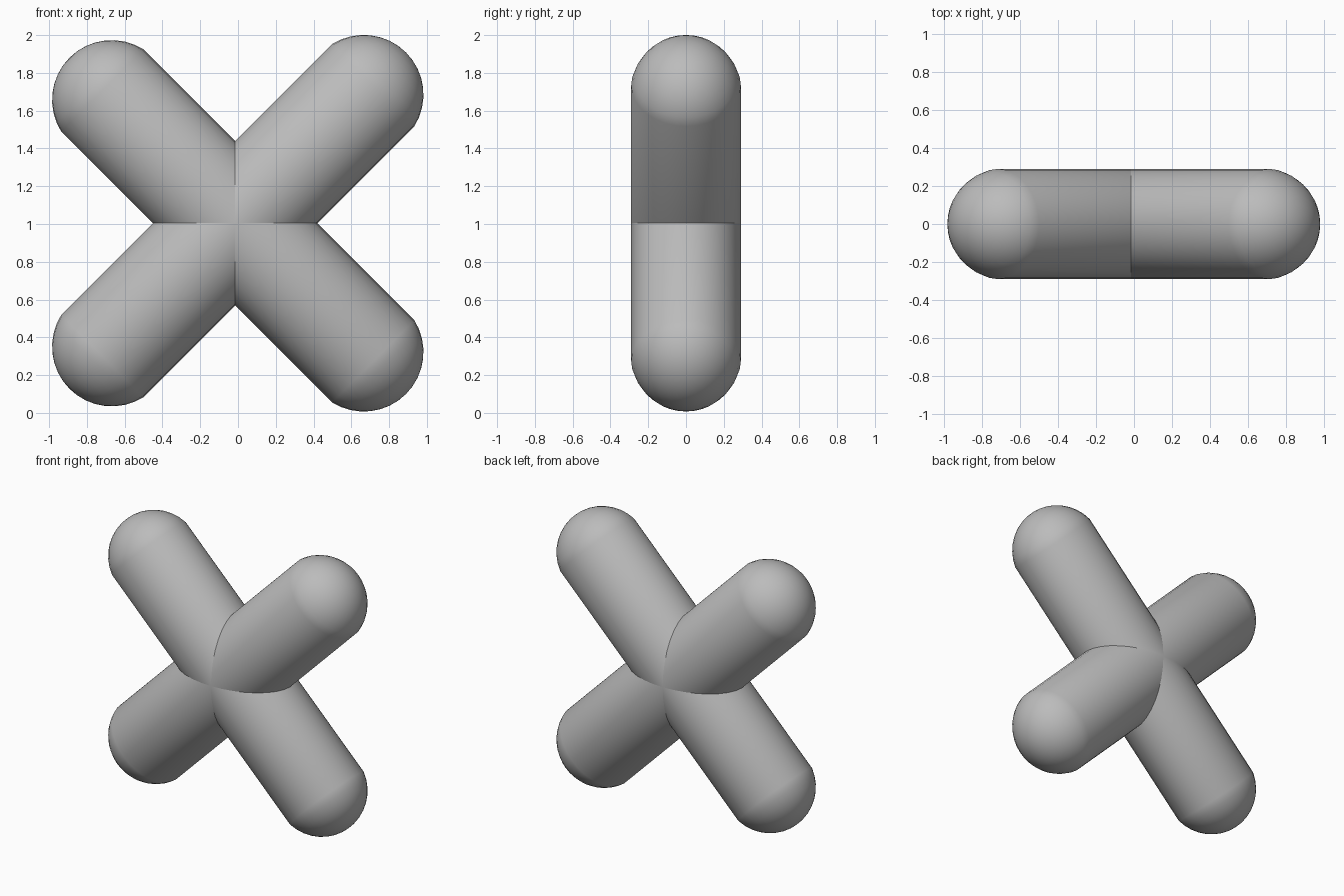
import bpy, bmesh, math
from mathutils import Matrix, Vector

cube = bpy.data.objects.get("Cube")
if cube:
    bpy.data.objects.remove(cube, do_unlink=True)

RADIUS = 0.308          # bar radius in the plane of the cross
DEPTH = 0.29            # bar radius front to back
CAP_RADIUS = 0.316      # rounded end, slightly wider than the bar
SIDES = 32
CAP_STEPS = 8
CROSSING = Vector((-0.015, 0, 1.004))

grey = bpy.data.materials.new("plain grey")
grey.use_nodes = True
grey.diffuse_color = (0.5, 0.5, 0.5, 1)
grey.node_tree.nodes["Principled BSDF"].inputs["Base Color"].default_value = grey.diffuse_color


def cap_profile(centre, direction):
    """Points from the bar's rim to its tip, along local z."""
    start = math.asin(RADIUS / CAP_RADIUS)
    points = []
    for i in range(CAP_STEPS + 1):
        a = start * (1 - i / CAP_STEPS)
        points.append((CAP_RADIUS * math.sin(a), 0,
                       direction * (centre + CAP_RADIUS * math.cos(a))))
    return points


def make_bar(name, upper, lower, angle):
    """Round-ended bar spun from a profile and tilted about y."""
    bm = bmesh.new()
    profile = cap_profile(lower, -1)[::-1] + cap_profile(upper, 1)
    verts = [bm.verts.new(p) for p in profile]
    edges = [bm.edges.new(pair) for pair in zip(verts, verts[1:])]
    bmesh.ops.spin(bm, geom=verts + edges, cent=(0, 0, 0), axis=(0, 0, 1),
                   angle=math.tau, steps=SIDES, use_duplicate=False)
    bmesh.ops.remove_doubles(bm, verts=bm.verts[:], dist=0.0001)
    bmesh.ops.recalc_face_normals(bm, faces=bm.faces[:])
    bm.transform(Matrix.Translation(CROSSING) @ Matrix.Rotation(angle, 4, 'Y')
                 @ Matrix.Diagonal((1, DEPTH / RADIUS, 1, 1)))
    mesh = bpy.data.meshes.new(name)
    bm.to_mesh(mesh)
    bm.free()
    mesh.materials.append(grey)
    obj = bpy.data.objects.new(name, mesh)
    bpy.context.collection.objects.link(obj)
    bpy.ops.object.select_all(action='DESELECT')
    obj.select_set(True)
    bpy.context.view_layer.objects.active = obj
    bpy.ops.object.shade_smooth_by_angle(angle=math.radians(30))
    return obj


# Two crossed bars; the arms on the left side are slightly longer
LONG, SHORT = 0.963, 0.924
make_bar("rising_bar", LONG, SHORT, math.radians(45))
make_bar("falling_bar", SHORT, LONG, math.radians(-45))
